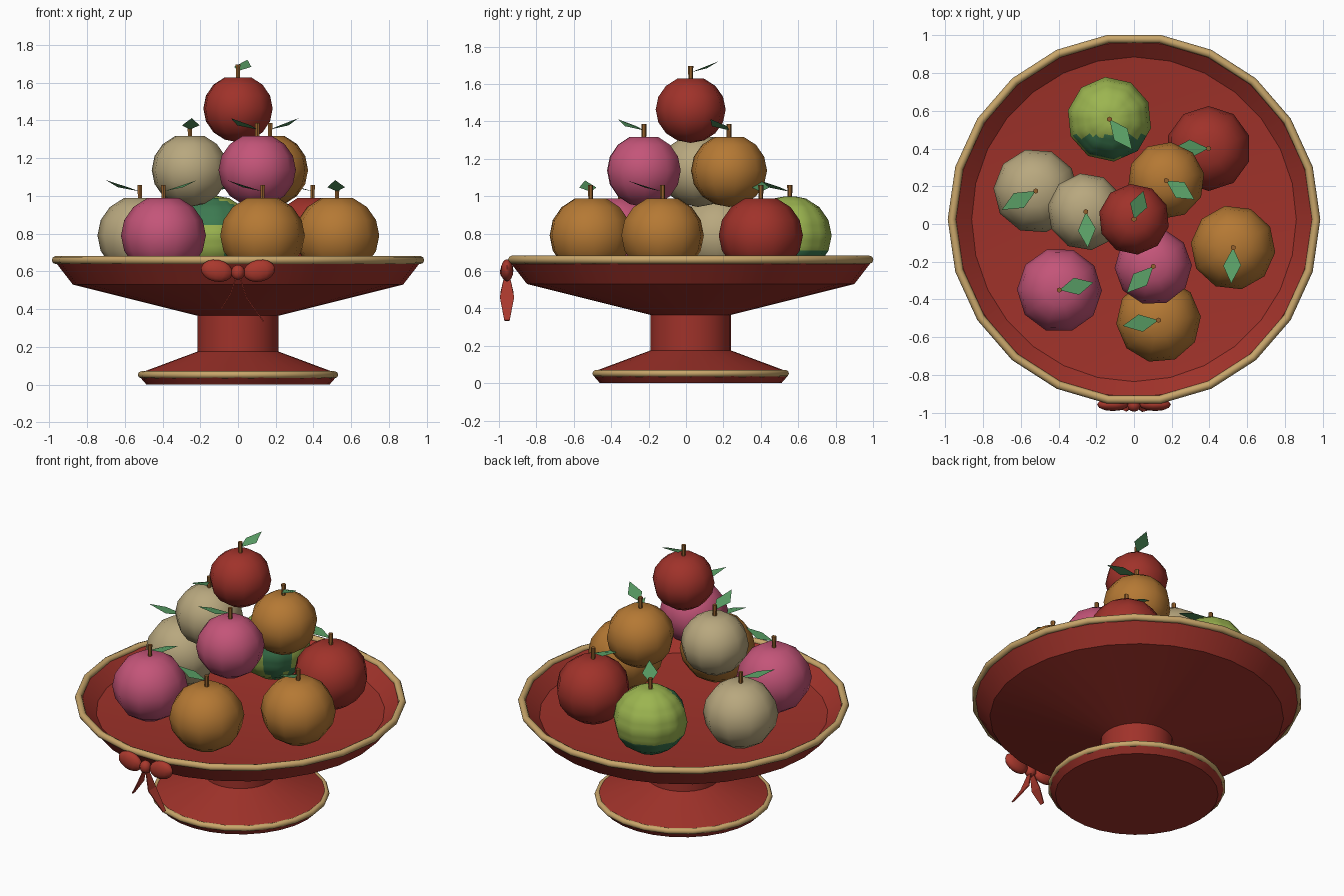
import bpy, bmesh, math
from mathutils import Vector, Matrix

if "Cube" in bpy.data.objects:
    bpy.data.objects.remove(bpy.data.objects["Cube"], do_unlink=True)

CY = 0.025  # centre of the dish along y


def material(name, r, g, b):
    m = bpy.data.materials.new(name)
    m.use_nodes = True
    m.diffuse_color = (r, g, b, 1)
    m.node_tree.nodes["Principled BSDF"].inputs["Base Color"].default_value = (r, g, b, 1)
    return m


red = material("deep red", 0.35, 0.032, 0.023)
bow_red = material("ribbon red", 0.40, 0.04, 0.026)
orange = material("orange", 0.46, 0.19, 0.034)
pink = material("pink", 0.55, 0.09, 0.19)
cream = material("cream", 0.48, 0.39, 0.21)
green = material("light green", 0.33, 0.46, 0.08)
dark_green = material("dark green", 0.045, 0.19, 0.08)
leaf_green = material("leaf green", 0.10, 0.34, 0.13)
brown = material("stem brown", 0.30, 0.12, 0.026)
gold = material("gold", 0.58, 0.38, 0.145)


def make(name, bm, *mats, smooth=None):
    mesh = bpy.data.meshes.new(name)
    bm.to_mesh(mesh)
    bm.free()
    for m in mats:
        mesh.materials.append(m)
    ob = bpy.data.objects.new(name, mesh)
    bpy.context.collection.objects.link(ob)
    if smooth:
        bpy.ops.object.select_all(action='DESELECT')
        ob.select_set(True)
        bpy.context.view_layer.objects.active = ob
        bpy.ops.object.shade_smooth_by_angle(angle=math.radians(smooth))
    return ob


def lathe(name, profile, steps, mat):
    bm = bmesh.new()
    verts = [bm.verts.new((r, 0, z)) for r, z in profile]
    edges = [bm.edges.new(pair) for pair in zip(verts, verts[1:])]
    bmesh.ops.spin(bm, geom=verts + edges, cent=(0, 0, 0), axis=(0, 0, 1),
                   angle=math.tau, steps=steps, use_duplicate=False)
    bmesh.ops.remove_doubles(bm, verts=bm.verts, dist=0.0005)
    bmesh.ops.recalc_face_normals(bm, faces=bm.faces)
    bmesh.ops.translate(bm, verts=bm.verts, vec=(0, CY, 0))
    return make(name, bm, mat, smooth=35)


def ring(name, major, minor, z):
    bpy.ops.mesh.primitive_torus_add(major_radius=major, minor_radius=minor, major_segments=22,
                                     minor_segments=8, location=(0, CY, z))
    ob = bpy.context.object
    ob.name = name
    ob.data.materials.append(gold)
    bpy.ops.object.shade_smooth_by_angle(angle=math.radians(60))


# Pedestal dish with gold edging
lathe("pedestal_dish", [(0, 0), (0.485, 0), (0.52, 0.04), (0.51, 0.065), (0.215, 0.175),
                        (0.215, 0.365), (0.875, 0.53), (0.968, 0.65), (0.945, 0.66),
                        (0.86, 0.585), (0.5, 0.55), (0, 0.54)], 28, red)
ring("rim_trim", 0.965, 0.022, 0.66)
ring("foot_trim", 0.512, 0.019, 0.052)


def fruit(name, mat, centre, radius, leaf_dir, spin):
    c = Vector(centre)
    height = radius * 0.95
    # Slightly squashed body, dimpled at the top
    bm = bmesh.new()
    bmesh.ops.create_uvsphere(bm, u_segments=10, v_segments=8, radius=1)
    if mat == green:
        bmesh.ops.subdivide_edges(bm, edges=bm.edges, cuts=2, use_grid_fill=True)
    bmesh.ops.rotate(bm, verts=bm.verts, matrix=Matrix.Rotation(spin, 3, 'Z'))
    for v in bm.verts:
        if v.co.z > 0.99:
            v.co.z -= 0.08
    if mat == green:
        # Dark blotches underneath and towards the front
        for f in bm.faces:
            n = f.calc_center_median()
            under = n.z < -0.35 and n.y > -0.3
            front = n.y < -0.4 and (n.z > 0.3 or n.x > 0.3)
            f.material_index = int(under or front)
    bmesh.ops.scale(bm, verts=bm.verts, vec=(radius, radius, height))
    bmesh.ops.translate(bm, verts=bm.verts, vec=c)
    mats = (green, dark_green) if mat == green else (mat,)
    make(name, bm, *mats, smooth=60)

    # Stem
    top = c.z + height
    bm = bmesh.new()
    bmesh.ops.create_cone(bm, cap_ends=True, segments=6, radius1=0.012, radius2=0.014, depth=0.09,
                          matrix=Matrix.Translation((c.x, c.y, top + 0.01)))
    make(name + "_stem", bm, brown)

    # Diamond leaf
    d = Vector((*leaf_dir, 0))
    side = Vector((-d.y, d.x, 0)).normalized() * 0.047
    base = Vector((c.x, c.y, top + 0.02))
    points = [base, base + d * 0.52 - side + Vector((0, 0, 0.022)),
              base + d + Vector((0, 0, 0.06)), base + d * 0.48 + side + Vector((0, 0, 0.022))]
    bm = bmesh.new()
    bm.faces.new([bm.verts.new(p) for p in points])
    make(name + "_leaf", bm, leaf_green)


# Fruit pyramid: lower six, middle three, one on top
LOW, MID = 0.79, 1.137
fruit("green_fruit", green, (-0.13, 0.555, LOW), 0.225, (0.12, -0.16), 0.1)
fruit("low_red_fruit", red, (0.395, 0.40, LOW), 0.225, (-0.19, 0.0), 0.0)
fruit("low_cream_fruit", cream, (-0.52, 0.175, LOW), 0.225, (-0.18, -0.10), 0.25)
fruit("side_orange_fruit", orange, (0.525, -0.125, LOW), 0.225, (-0.01, -0.19), 0.2)
fruit("low_pink_fruit", pink, (-0.395, -0.35, LOW), 0.225, (0.18, 0.04), 0.3)
fruit("front_orange_fruit", orange, (0.13, -0.51, LOW), 0.225, (-0.19, -0.03), 0.4)
fruit("middle_cream_fruit", cream, (-0.255, 0.065, MID), 0.205, (0.01, -0.19), 0.15)
fruit("middle_orange_fruit", orange, (0.17, 0.23, MID), 0.205, (0.15, -0.10), 0.5)
fruit("middle_pink_fruit", pink, (0.102, -0.225, MID), 0.205, (-0.14, -0.14), 0.35)
fruit("top_red_fruit", red, (0, 0.025, 1.463), 0.188, (0.05, 0.15), 0.1)


# Ribbon bow on the front of the rim
def blob(name, centre, size, tilt=0):
    bm = bmesh.new()
    bmesh.ops.create_uvsphere(bm, u_segments=12, v_segments=8, radius=1)
    bmesh.ops.scale(bm, verts=bm.verts, vec=size)
    bmesh.ops.rotate(bm, verts=bm.verts, matrix=Matrix.Rotation(tilt, 3, 'Y'))
    bmesh.ops.translate(bm, verts=bm.verts, vec=centre)
    make(name, bm, bow_red, smooth=60)


def ribbon_tail(name, path):
    bm = bmesh.new()
    rows = [[bm.verts.new((x, -0.957 + s * w, z)) for s in (-1, 1)] for x, z, w in path]
    for a, b in zip(rows, rows[1:]):
        bm.faces.new((a[0], a[1], b[1], b[0]))
    ob = make(name, bm, bow_red)
    thick = ob.modifiers.new("thickness", 'SOLIDIFY')
    thick.thickness = 0.006
    thick.offset = 0


for label, s in (("left", 1), ("right", -1)):
    blob("bow_loop_" + label, (s * 0.112, -0.957, 0.603), (0.085, 0.034, 0.058), -s * 0.2)
blob("bow_knot", (0, -0.96, 0.595), (0.036, 0.035, 0.04))
ribbon_tail("bow_tail_left", [(0.01, 0.57, 0.015), (0.045, 0.46, 0.038), (0.135, 0.335, 0.014)])
ribbon_tail("bow_tail_right", [(-0.01, 0.57, 0.015), (-0.04, 0.48, 0.036), (-0.09, 0.40, 0.014)])
